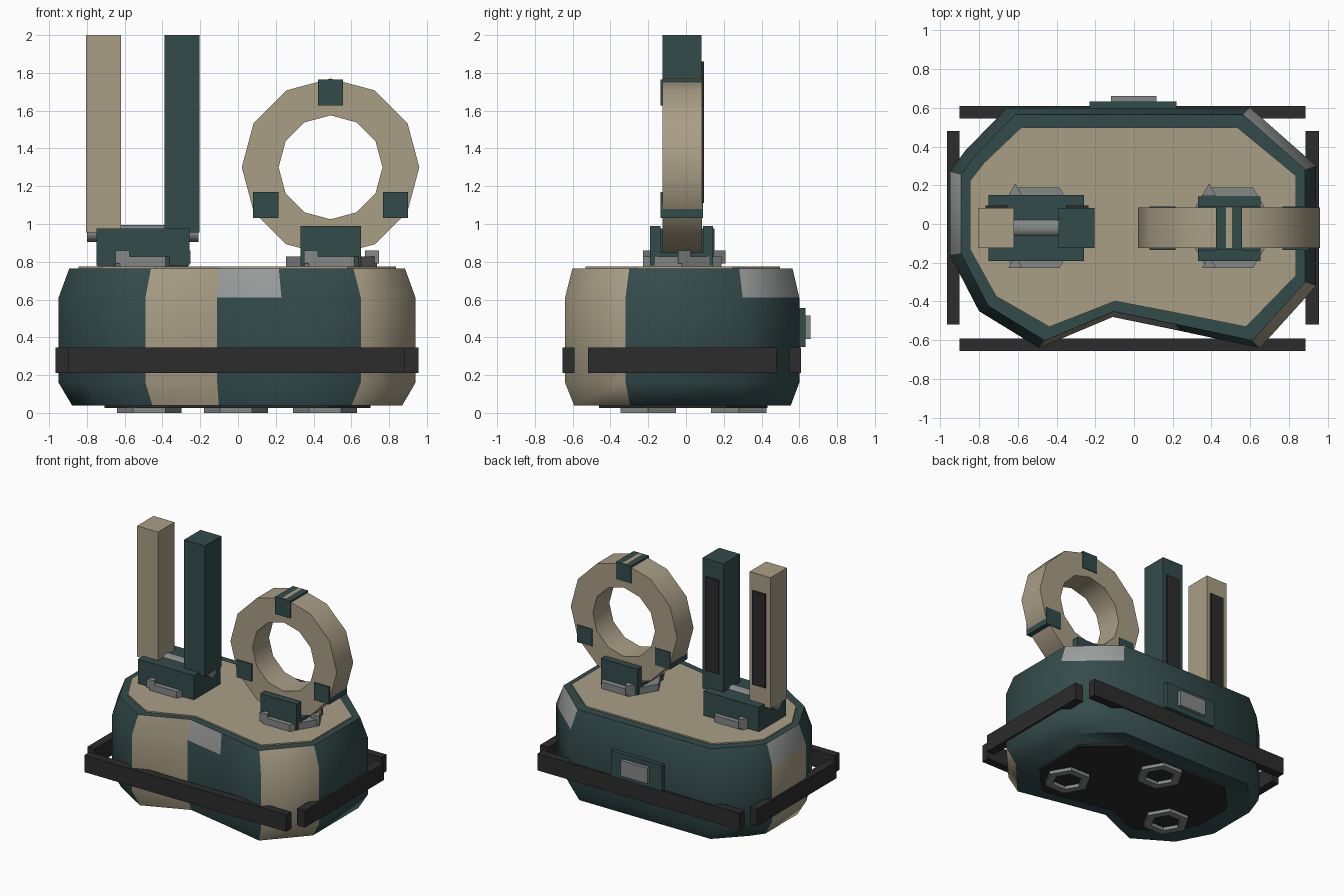
import bpy, bmesh, math

cube = bpy.data.objects.get("Cube")
if cube:
    bpy.data.objects.remove(cube, do_unlink=True)


def material(name, rgb):
    m = bpy.data.materials.new(name)
    m.use_nodes = True
    m.diffuse_color = (*rgb, 1)
    m.node_tree.nodes["Principled BSDF"].inputs["Base Color"].default_value = (*rgb, 1)
    return m


TEAL = material("dark teal", (0.034, 0.07, 0.07))
BEIGE = material("warm beige", (0.40, 0.345, 0.24))
BLACK = material("rubber black", (0.025, 0.025, 0.025))
PATCH = material("light grey", (0.33, 0.35, 0.34))
METAL = material("metal grey", (0.23, 0.25, 0.245))


def finish(name, bm, mats, smooth=None):
    bmesh.ops.recalc_face_normals(bm, faces=bm.faces)
    mesh = bpy.data.meshes.new(name)
    bm.to_mesh(mesh)
    bm.free()
    for m in mats:
        mesh.materials.append(m)
    ob = bpy.data.objects.new(name, mesh)
    bpy.context.collection.objects.link(ob)
    if smooth:
        bpy.ops.object.select_all(action='DESELECT')
        ob.select_set(True)
        bpy.context.view_layer.objects.active = ob
        bpy.ops.object.shade_smooth_by_angle(angle=math.radians(smooth))
    return ob


def box(name, x, y, z, mat):
    """Box from (min, max) ranges."""
    bm = bmesh.new()
    bmesh.ops.create_cube(bm, size=1)
    for v in bm.verts:
        v.co = [(r[0] + r[1]) / 2 + c * (r[1] - r[0]) for c, r in zip(v.co, (x, y, z))]
    return finish(name, bm, [mat])


def loft(name, rings, mats, rule=None, smooth=None):
    """Closed stack of matching rings; rule(segment, level) picks the material."""
    bm = bmesh.new()
    loops = [[bm.verts.new(p) for p in ring] for ring in rings]
    n = len(loops[0])
    for k in range(len(loops) - 1):
        for i in range(n):
            j = (i + 1) % n
            f = bm.faces.new((loops[k][i], loops[k][j], loops[k + 1][j], loops[k + 1][i]))
            f.material_index = rule(i, k) if rule else 0
    bm.faces.new(loops[0][::-1])
    bm.faces.new(loops[-1])
    return finish(name, bm, mats, smooth)


def polygon_ring(name, centre, outer, inner, half, sides, axis, mat, smooth=None):
    """Flat-sided ring around the y or z axis."""
    bm = bmesh.new()
    loops = []
    for r, h in ((outer, -half), (outer, half), (inner, half), (inner, -half)):
        loop = []
        for i in range(sides):
            a = math.tau * i / sides
            c, s = r * math.cos(a), r * math.sin(a)
            off = (c, h, s) if axis == 'y' else (c, s, h)
            loop.append(bm.verts.new([p + q for p, q in zip(centre, off)]))
        loops.append(loop)
    for k in range(4):
        a, b = loops[k], loops[(k + 1) % 4]
        for i in range(sides):
            j = (i + 1) % sides
            bm.faces.new((a[i], a[j], b[j], b[i]))
    return finish(name, bm, [mat], smooth)


# Body: notched outline lofted with chamfered top and bottom
OUTLINE = [(-.95, .27), (-.95, -.16), (-.80, -.45), (-.49, -.64), (-.11, -.48), (.23, -.55),
           (.65, -.64), (.94, -.32), (.94, .30), (.60, .60), (-.655, .60), (-.87, .38)]


def outline(sx, sy, z):
    return [(x * sx, y * sy, z) for x, y in OUTLINE]


def body_colour(segment, level):
    if level == 2 and segment in (0, 4, 8):
        return 2
    return 1 if segment in (0, 3, 6) else 0


loft("body", [outline(.925, .925, .04), outline(1, 1, .16), outline(1, 1, .61),
              outline(.94, .94, .765)], [TEAL, BEIGE, PATCH], body_colour, smooth=60)
loft("top_plate", [outline(.89, .83, .755), outline(.89, .83, .775)], [BEIGE])
loft("bottom_plate", [outline(.745, .72, .026), outline(.745, .72, .045)], [BLACK])

# Hexagonal feet
for i, (x, y) in enumerate([(.46, -.2), (-.01, .28), (-.47, -.2)]):
    polygon_ring(f"foot_{i + 1}", (x, y, .015), .17, .11, .015, 6, 'z', METAL)

# Bumper bars
BAR = (.21, .345)
box("front_bumper", (-.90, .885), (-.655, -.59), BAR, BLACK)
box("back_bumper", (-.90, .885), (.545, .61), BAR, BLACK)
box("right_bumper", (-.965, -.90), (-.52, .48), BAR, BLACK)
box("left_bumper", (.885, .955), (-.52, .48), BAR, BLACK)

# Back socket
box("back_socket", (-.23, .22), (.55, .632), (.35, .555), TEAL)
box("back_socket_insert", (-.12, .115), (.6, .66), (.39, .515), METAL)

# Hexagonal mounts with three triangular studs each
MID_Y = -.02
for side, cx in (("right", -.505), ("left", .495)):
    polygon_ring(f"{side}_mount", (cx, MID_Y, .8), .24, .15, .028, 6, 'z', METAL)
    for i in range(3):
        a = math.tau * i / 3
        sx, sy = cx + .215 * math.cos(a), MID_Y + .215 * math.sin(a)
        tri = [(sx + .043 * math.cos(t), sy + .043 * math.sin(t))
               for t in (math.pi / 2 + math.tau * k / 3 for k in range(3))]
        loft(f"{side}_stud_{i + 1}", [[(*p, z) for p in tri] for z in (.79, .86)], [METAL])

# Twin slabs on their holder, with a hinge pin through it
box("slab_holder", (-.75, -.258), (-.19, .15), (.78, .975), TEAL)
pin = [(MID_Y + .05 * math.cos(math.tau * k / 12), .95 + .045 * math.sin(math.tau * k / 12))
       for k in range(12)]
loft("hinge_pin", [[(x, *p) for p in pin] for x in (-.80, -.208)], [METAL], smooth=40)
for name, x0, mat in (("outer", -.805, BEIGE), ("inner", -.39, TEAL)):
    box(f"{name}_slab", (x0, x0 + .185), (-.125, .083), (.955, 2), mat)
    box(f"{name}_slab_panel", (x0 + .038, x0 + .154), (.08, .095), (1.11, 1.86), BLACK)

# Upright ring with three clips, held between two cheeks
RX, RZ = .49, 1.30
polygon_ring("upright_ring", (RX, MID_Y, RZ), .47, .275, .104, 12, 'y', BEIGE, smooth=40)
for i, deg in enumerate((90, 210, 330)):
    a = math.radians(deg)
    x, z = RX + .397 * math.cos(a), RZ + .397 * math.sin(a)
    box(f"ring_clip_{i + 1}", (x - .067, x + .067), (-.135, .09), (z - .069, z + .069), TEAL)
for name, y in (("front", (-.19, -.135)), ("back", (.09, .143))):
    box(f"ring_{name}_cheek", (.33, .652), y, (.78, .99), TEAL)
box("ring_stand_base", (.33, .652), (-.15, .11), (.775, .85), TEAL)
